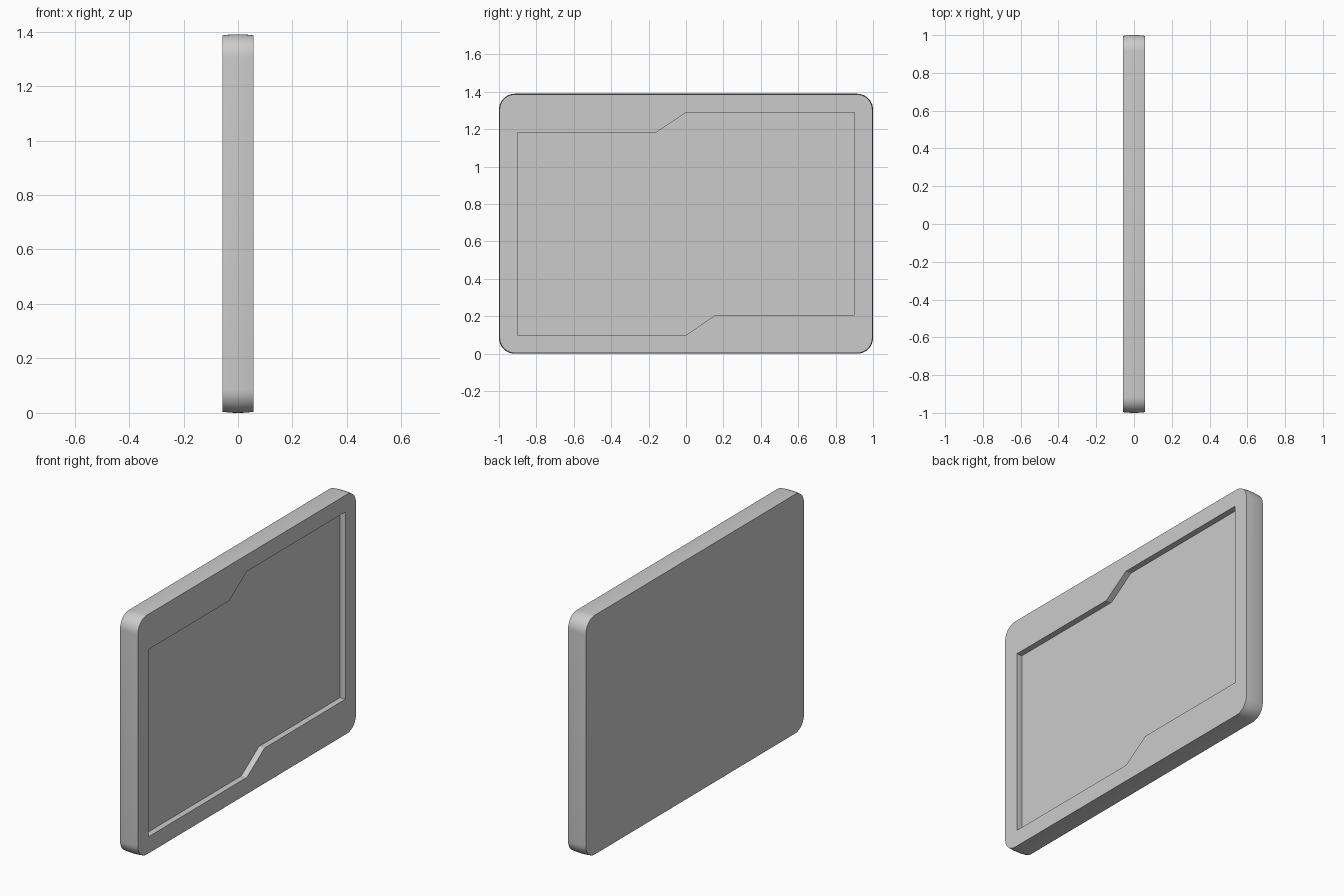
import bpy, bmesh, math

cube = bpy.data.objects.get("Cube")
if cube:
    bpy.data.objects.remove(cube, do_unlink=True)

HALF_Y, HALF_Z, HALF_X = 1.0, 0.695, 0.057
RADIUS, BULGE, DEPTH = 0.085, 0.004, 0.035
CORNER_STEPS, RIM_STEPS = 10, 6

grey = bpy.data.materials.new("light grey")
grey.use_nodes = True
grey.diffuse_color = (0.6, 0.6, 0.6, 1)
grey.node_tree.nodes["Principled BSDF"].inputs["Base Color"].default_value = (0.6, 0.6, 0.6, 1)


def rounded_outline(shrink):
    """Rounded rectangle in y and z, pulled in by shrink."""
    points = []
    r = RADIUS - shrink
    for quarter, (sy, sz) in enumerate([(1, 1), (-1, 1), (-1, -1), (1, -1)]):
        for i in range(CORNER_STEPS + 1):
            a = math.pi / 2 * (quarter + i / CORNER_STEPS)
            points.append((sy * (HALF_Y - RADIUS) + r * math.cos(a),
                           sz * (HALF_Z - RADIUS) + r * math.sin(a)))
    return points


def add_ring(bm, points, x):
    return [bm.verts.new((x, y, z + HALF_Z)) for y, z in points]


def bridge(bm, a, b):
    n = len(a)
    for i in range(n):
        j = (i + 1) % n
        bm.faces.new((a[i], a[j], b[j], b[i]))


def ring_edges(bm, ring):
    return [bm.edges.get((v, ring[i - 1])) for i, v in enumerate(ring)]


bm = bmesh.new()

# Outer rim, very slightly crowned across its thickness
rims = []
for i in range(RIM_STEPS + 1):
    t = 2 * i / RIM_STEPS - 1
    rims.append(add_ring(bm, rounded_outline(BULGE * t * t), t * HALF_X))
for a, b in zip(rims, rims[1:]):
    bridge(bm, a, b)

# Plain flat back
bm.faces.new(rims[0])

# Stepped recess, its lower half being the upper half turned round
half = [(-0.9, 0.487), (-0.16, 0.487), (0, 0.595), (0.9, 0.595)]
outline = half + [(-y, -z) for y, z in half]
lip = add_ring(bm, outline, HALF_X)
floor = add_ring(bm, outline, HALF_X - DEPTH)
bridge(bm, lip, floor)
bm.faces.new(floor)

# Flat border between the rim and the recess
bmesh.ops.triangle_fill(bm, use_beauty=True,
                        edges=ring_edges(bm, rims[-1]) + ring_edges(bm, lip))
bmesh.ops.recalc_face_normals(bm, faces=bm.faces)

mesh = bpy.data.meshes.new("recessed_panel")
bm.to_mesh(mesh)
bm.free()
mesh.materials.append(grey)
panel = bpy.data.objects.new("recessed_panel", mesh)
bpy.context.collection.objects.link(panel)

bpy.ops.object.select_all(action="DESELECT")
panel.select_set(True)
bpy.context.view_layer.objects.active = panel
bpy.ops.object.shade_smooth_by_angle(angle=math.radians(30))
